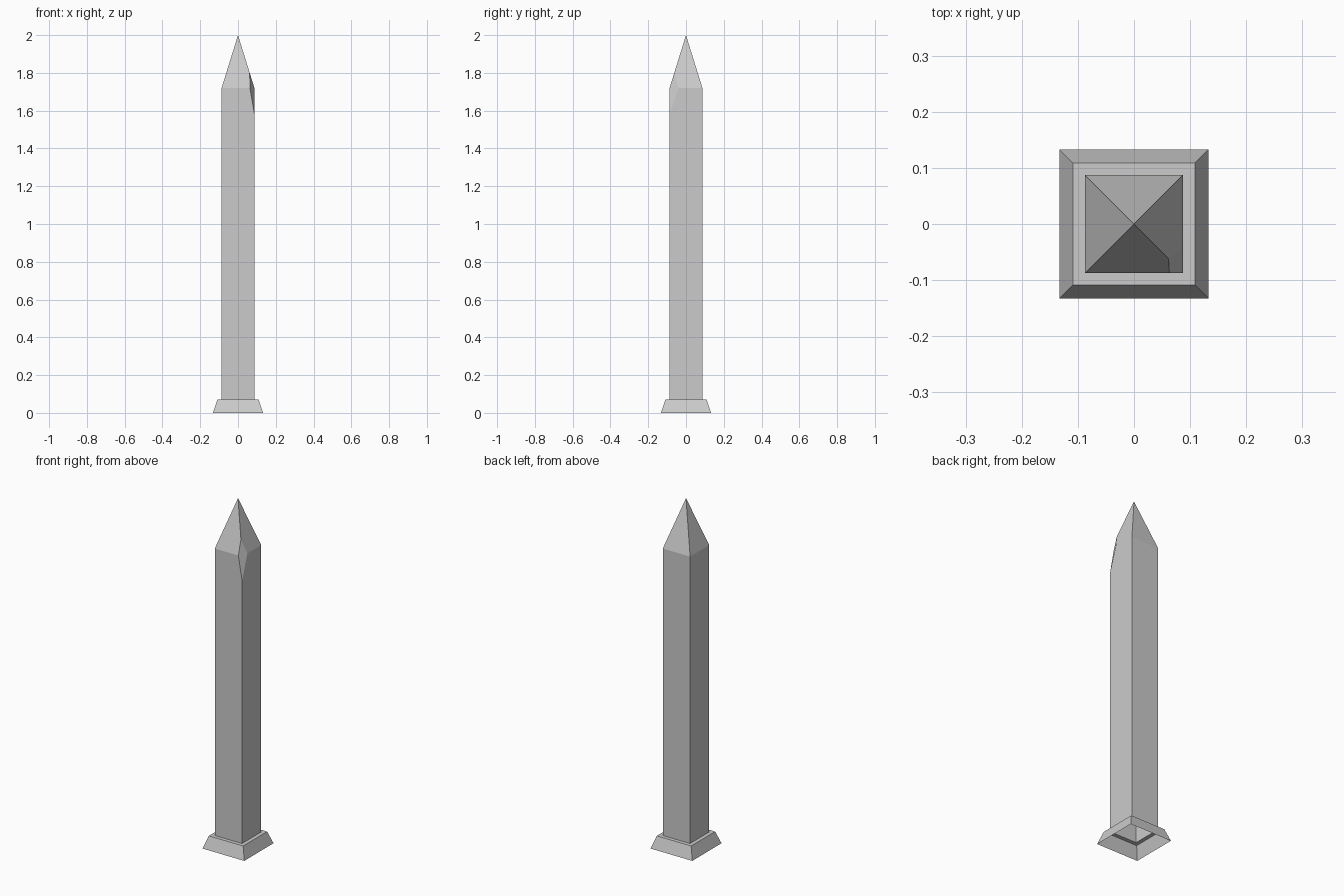
import bpy, bmesh
from mathutils import Vector

if "Cube" in bpy.data.objects:
    bpy.data.objects.remove(bpy.data.objects["Cube"])


def square_loft(bm, profile):
    """Open-bottomed square shell through (half width, height) pairs; width 0 makes a point."""
    prev = None
    for r, z in profile:
        if r == 0:
            ring = [bm.verts.new((0, 0, z))] * 4
        else:
            ring = [bm.verts.new((sx * r, sy * r, z))
                    for sx, sy in ((-1, -1), (1, -1), (1, 1), (-1, 1))]
        if prev:
            for i in range(4):
                j = (i + 1) % 4
                quad = [prev[i], prev[j], ring[j], ring[i]]
                bm.faces.new(list(dict.fromkeys(quad)))
        prev = ring


def finish(bm, name):
    mesh = bpy.data.meshes.new(name)
    bm.to_mesh(mesh)
    bm.free()
    obj = bpy.data.objects.new(name, mesh)
    bpy.context.collection.objects.link(obj)


W = 0.087       # shaft half width
SHOULDER = 1.72

# Flared foot with a flat ledge, hollow underneath
bm = bmesh.new()
square_loft(bm, [(0.133, 0), (0.109, 0.07), (W, 0.07)])
finish(bm, "base")

# Square shaft with pyramid point
bm = bmesh.new()
square_loft(bm, [(W, 0.07), (W, SHOULDER), (0, 2.0)])

# Chip sliced off the front right shoulder
b = Vector((0.063, -W, SHOULDER))
c = Vector((W, -0.039, SHOULDER))
d = Vector((W, -W, 1.58))
normal = (d - b).cross(c - b).normalized()
cut = bmesh.ops.bisect_plane(bm, geom=bm.verts[:] + bm.edges[:] + bm.faces[:],
                             dist=1e-5, plane_co=d, plane_no=normal, clear_outer=True)
rim = [e for e in cut["geom_cut"] if isinstance(e, bmesh.types.BMEdge)]
bmesh.ops.holes_fill(bm, edges=rim, sides=0)
bmesh.ops.recalc_face_normals(bm, faces=bm.faces[:])
finish(bm, "pillar")
